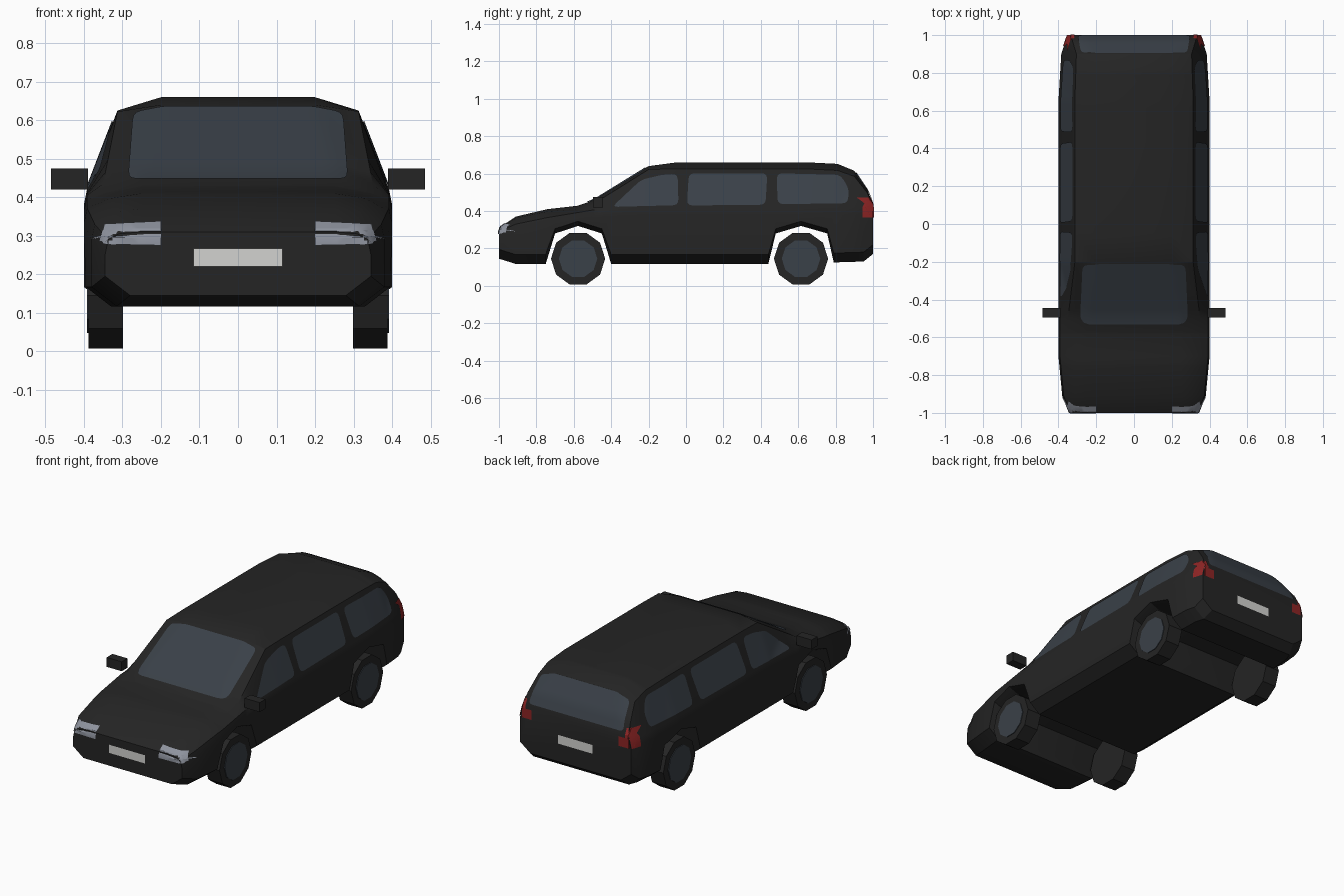
import bpy, bmesh
from math import pi
from mathutils import Vector, Matrix
from mathutils.bvhtree import BVHTree

cube = bpy.data.objects.get("Cube")
if cube:
    bpy.data.objects.remove(cube, do_unlink=True)


def material(name, r, g, b):
    m = bpy.data.materials.new(name)
    m.use_nodes = True
    m.diffuse_color = (r, g, b, 1)
    m.node_tree.nodes["Principled BSDF"].inputs["Base Color"].default_value = (r, g, b, 1)
    return m


paint = material("black paint", .018, .018, .018)
glass = material("blue grey glass", .042, .052, .065)
lamp = material("lamp grey", .27, .29, .34)
red = material("tail red", .27, .018, .018)
white = material("plate white", .65, .65, .63)


def finish(bm, name, mat, smooth=True):
    mesh = bpy.data.meshes.new(name)
    bm.to_mesh(mesh)
    bm.free()
    mesh.materials.append(mat)
    ob = bpy.data.objects.new(name, mesh)
    bpy.context.collection.objects.link(ob)
    if smooth:
        bpy.ops.object.select_all(action='DESELECT')
        ob.select_set(True)
        bpy.context.view_layer.objects.active = ob
        bpy.ops.object.shade_smooth_by_angle(angle=pi / 7)
    return ob


def at(profile, y):
    """Value of a (y, value) profile at y."""
    for (y0, v0), (y1, v1) in zip(profile, profile[1:]):
        if y <= y1:
            return v0 + (v1 - v0) * (y - y0) / (y1 - y0)
    return profile[-1][1]


# Body profiles along the length
sill = [(-1, .145), (-.91, .117), (-.75, .117), (-.70, .28), (-.577, .32), (-.45, .28),
        (-.40, .117), (.44, .117), (.48, .28), (.615, .32), (.755, .28), (.79, .125),
        (.95, .13), (1, .17)]
top = [(-1, .31), (-.91, .37), (-.74, .41), (-.58, .428), (-.5, .455), (-.2, .64),
       (-.05, .66), (.65, .66), (.81, .652), (.90, .615), (.968, .515), (1, .44)]
width = [(-1, .345), (-.91, .38), (-.70, .40), (.65, .40), (.9, .385), (1, .352)]
belt = [(-1, .29), (-.91, .33), (-.74, .365), (-.5, .405), (-.2, .42), (.968, .42), (1, .40)]
edge = [(-1, .31), (-.5, .35), (-.2, .313), (.65, .313), (.9, .305), (1, .335)]
drop = [(-1, .005), (-.5, .02), (-.2, .018), (-.05, .035), (.81, .035), (.9, .03), (1, .01)]
crown = [(-1, .25), (-.5, .25), (-.2, .2), (.8, .19), (.9, .22), (1, .28)]

# Body lofted through the stations
bm = bmesh.new()
rings = []
for y in sorted({p[0] for p in sill + top}):
    w, zb, zt, zs = at(width, y), at(sill, y), at(top, y), at(belt, y)
    chamfer = .025 if zb > .2 else .05
    half = [(w - .065, zb), (w, zb + chamfer), (w, max(zs - .04, zb + chamfer)),
            (w - .008, zs), (at(edge, y), zt - at(drop, y)), (at(crown, y), zt)]
    loop = half + [(-x, z) for x, z in reversed(half)]
    rings.append([bm.verts.new((x, y, z)) for x, z in loop])
for a, b in zip(rings, rings[1:]):
    for i in range(len(a)):
        j = (i + 1) % len(a)
        bm.faces.new((a[i], a[j], b[j], b[i]))
bm.faces.new(rings[0])
bm.faces.new(rings[-1])
bmesh.ops.recalc_face_normals(bm, faces=bm.faces)
bm.normal_update()
tree = BVHTree.FromBMesh(bm)
finish(bm, "body", paint)


def rounded(points, r):
    """Outline with each corner replaced by a short curve."""
    pts = [Vector(p) for p in points]
    out = []
    for i, p in enumerate(pts):
        a = p + (pts[i - 1] - p).normalized() * r
        b = p + (pts[(i + 1) % len(pts)] - p).normalized() * r
        for t in (0, 1 / 3, 2 / 3, 1):
            out.append(a * (1 - t) ** 2 + p * 2 * t * (1 - t) + b * t * t)
    return out


def plate(name, points, outward, mat, r=0.0):
    """Thin panel: an outline projected onto the body against outward."""
    out = Vector(outward)
    across = Vector((0, 1, 0)) if out.x else Vector((1, 0, 0))
    pts = rounded(points, r) if r else [Vector(p) for p in points]
    bm = bmesh.new()
    bm.faces.new([bm.verts.new(across * p.x + Vector((0, 0, p.y)) + out * 2) for p in pts])
    for axis, k in ((across, 0), (Vector((0, 0, 1)), 1)):
        lo, hi = min(p[k] for p in pts), max(p[k] for p in pts)
        n = int((hi - lo) / .022) + 1
        for i in range(1, n):
            bmesh.ops.bisect_plane(bm, geom=bm.verts[:] + bm.edges[:] + bm.faces[:],
                                   plane_co=axis * (lo + (hi - lo) * i / n), plane_no=axis)
    bm.normal_update()
    flip = [f for f in bm.faces if f.normal.dot(out) < 0]
    if flip:
        bmesh.ops.reverse_faces(bm, faces=flip)
    for v in bm.verts:
        hit, normal, _, _ = tree.ray_cast(v.co, -out)
        if hit is None:
            hit, normal, _, _ = tree.find_nearest(v.co - out)
        v.co = hit + normal * .004
    finish(bm, name, mat)


def mirrored(points):
    return points + [(-x, z) for x, z in reversed(points)]


def box(x0, x1, z0, z1):
    return [(x0, z0), (x1, z0), (x1, z1), (x0, z1)]


# Screens and number plates
front, back = (0, -1, 0), (0, 1, 0)
plate("windscreen", mirrored([(.285, .445), (.272, .618), (.19, .634)]), front, glass, .02)
plate("rear_window", mirrored([(.30, .45), (.28, .588), (.2, .613)]), back, glass, .02)
plate("front_number_plate", box(-.115, .115, .22, .267), front, white)
plate("rear_number_plate", box(-.11, .11, .275, .325), back, white)

side_windows = {
    "front": [(-.395, .42), (-.04, .43), (-.045, .597), (-.13, .592), (-.24, .565)],
    "middle": [(.005, .428), (.425, .432), (.435, .6), (.015, .6)],
    "rear": [(.49, .435), (.865, .44), (.87, .52), (.825, .592), (.485, .6)]}

for s, side in ((1, "left"), (-1, "right")):
    out = (s, 0, 0)
    for place, points in side_windows.items():
        plate(f"{side}_{place}_window", points, out, glass, .03)

    # Lights wrapping round the corners
    plate(f"{side}_headlight",
          [(s * x, z) for x, z in ((.2, .275), (.345, .278), (.355, .29), (.345, .328), (.2, .335))],
          front, lamp)
    plate(f"{side}_headlight_side", box(-.998, -.96, .285, .312), out, lamp)
    plate(f"{side}_tail_light_low", box(s * .275, s * .358, .365, .42), back, red)
    plate(f"{side}_tail_light_high", box(s * .315, s * .352, .42, .47), back, red)
    plate(f"{side}_tail_light_side",
          [(.942, .365), (.998, .365), (.998, .43), (.972, .475), (.942, .42)], out, red)

    # Door mirror
    bm = bmesh.new()
    bmesh.ops.create_cube(bm, size=1, matrix=Matrix.Translation((s * .4375, -.47, .447))
                          @ Matrix.Diagonal((.095, .052, .054, 1)))
    finish(bm, f"{side}_mirror", paint, False)

    # Wheels with hub discs
    for end, y in (("front", -.577), ("rear", .615)):
        for part, x, r, depth, mat in (("wheel", .343, .145, .09, paint),
                                       ("hub", .389, .103, .006, glass)):
            bm = bmesh.new()
            bmesh.ops.create_cone(bm, cap_ends=True, segments=10, radius1=r, radius2=r, depth=depth,
                                  matrix=Matrix.Translation((s * x, y, .145))
                                  @ Matrix.Rotation(pi / 2, 4, 'Y'))
            finish(bm, f"{side}_{end}_{part}", mat, False)
